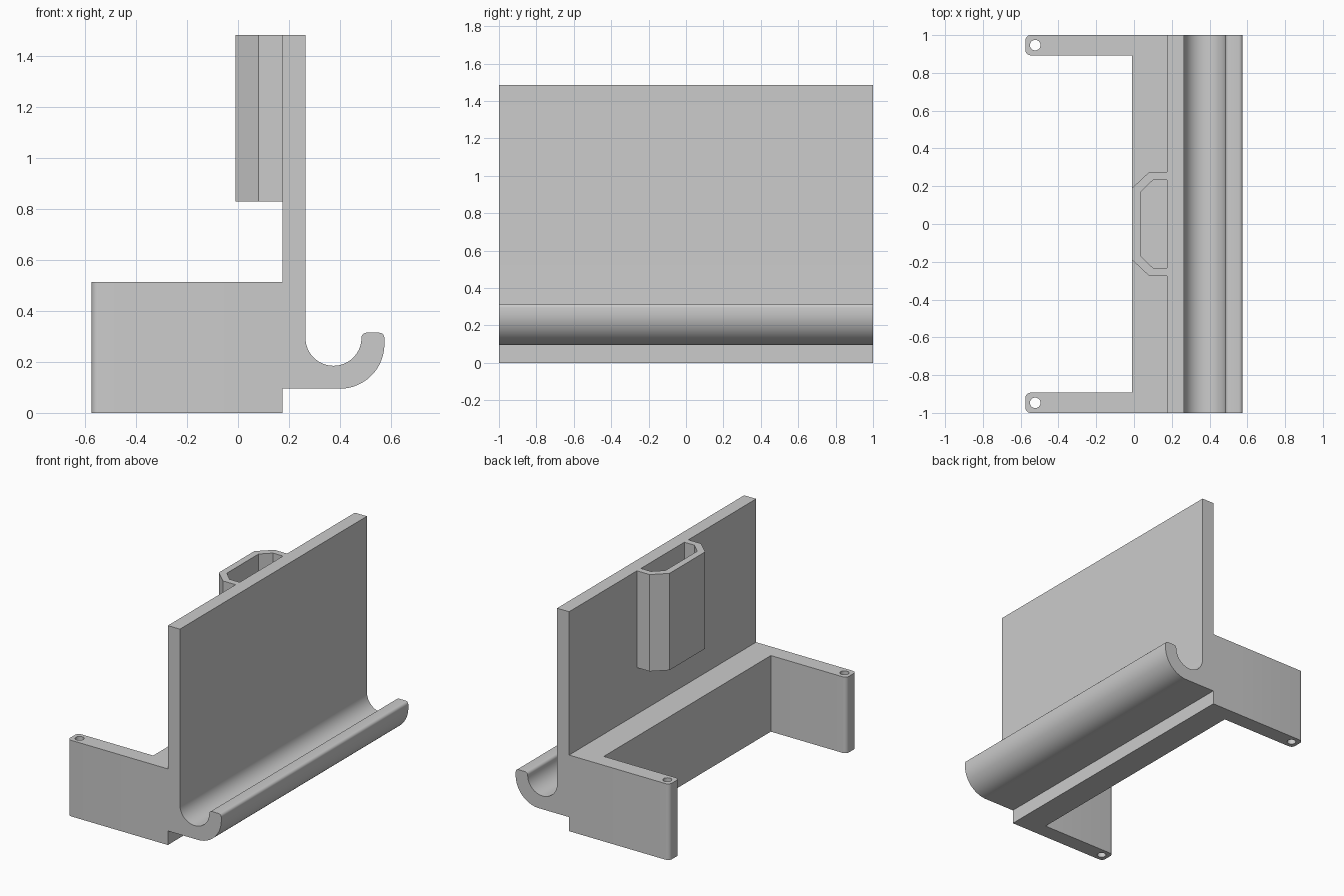
import bpy, bmesh, math
from mathutils import Vector

cube = bpy.data.objects.get("Cube")
if cube:
    bpy.data.objects.remove(cube, do_unlink=True)

grey = bpy.data.materials.new("plain_grey")
grey.use_nodes = True
grey.diffuse_color = (0.6, 0.6, 0.6, 1)
grey.node_tree.nodes["Principled BSDF"].inputs["Base Color"].default_value = (0.6, 0.6, 0.6, 1)


def arc(cx, cy, r, start, end, steps):
    """Points along an arc, angles in degrees."""
    angles = [math.radians(start + (end - start) * i / steps) for i in range(steps + 1)]
    return [(cx + r * math.cos(a), cy + r * math.sin(a)) for a in angles]


def prism(name, points, low, high, axis="Z"):
    """Extrude a closed profile along Z (points are x, y) or Y (points are x, z)."""
    def place(p, h):
        return (p[0], p[1], h) if axis == "Z" else (p[0], h, p[1])
    bm = bmesh.new()
    face = bm.faces.new([bm.verts.new(place(p, low)) for p in points])
    top = bmesh.ops.extrude_face_region(bm, geom=[face])["geom"]
    shift = Vector(place((0, 0), high - low))
    bmesh.ops.translate(bm, verts=[g for g in top if isinstance(g, bmesh.types.BMVert)], vec=shift)
    bmesh.ops.recalc_face_normals(bm, faces=bm.faces)
    mesh = bpy.data.meshes.new(name)
    bm.to_mesh(mesh)
    bm.free()
    mesh.materials.append(grey)
    obj = bpy.data.objects.new(name, mesh)
    bpy.context.collection.objects.link(obj)
    return obj


def combine(target, tool, operation):
    """Apply a boolean and discard the tool object."""
    mod = target.modifiers.new("combine", "BOOLEAN")
    mod.operation, mod.object, mod.solver = operation, tool, "EXACT"
    bpy.context.view_layer.objects.active = target
    bpy.ops.object.modifier_apply(modifier=mod.name)
    bpy.data.objects.remove(tool, do_unlink=True)


# Back panel, base rail and curved front trough share one cross-section
section = [(-0.01, 0), (0.175, 0), (0.175, 0.095)]
section += arc(0.40, 0.27, 0.175, -90, 0, 24)
section += arc(0.555, 0.295, 0.02, 0, 90, 5)
section += arc(0.505, 0.295, 0.02, 90, 180, 5)
section += arc(0.375, 0.295, 0.11, 0, -180, 36)
section += [(0.265, 1.485), (0.175, 1.485), (0.175, 0.515), (-0.01, 0.515)]
bracket = prism("bracket", section, -1, 1, "Y")

# Side arms with rounded ends and vertical screw holes
for side in (-1, 1):
    outline = [(0.1, 0.893), (0.1, 1)]
    outline += arc(-0.547, 0.972, 0.028, 90, 180, 6)
    outline += arc(-0.547, 0.921, 0.028, 180, 270, 6)
    arm = prism("arm", [(x, side * y) for x, y in outline], 0, 0.515)
    hole = prism("hole", arc(-0.523, side * 0.947, 0.028, 0, 345, 23), -0.1, 0.7)
    combine(arm, hole, "DIFFERENCE")
    combine(bracket, arm, "UNION")

# Open angular sleeve on the rear of the panel
half = [(0.175, 0.275), (0.08, 0.275), (-0.01, 0.19)]
inner = [(0.035, 0.17), (0.10, 0.232), (0.175, 0.232)]


def flip(points):
    return [(x, -y) for x, y in reversed(points)]


sleeve = prism("rear_sleeve", half + flip(half) + flip(inner) + inner, 0.83, 1.485)

# Crisp corners with smooth curves
for obj in (bracket, sleeve):
    bpy.ops.object.select_all(action="DESELECT")
    obj.select_set(True)
    bpy.context.view_layer.objects.active = obj
    bpy.ops.object.shade_smooth_by_angle(angle=math.radians(30))
